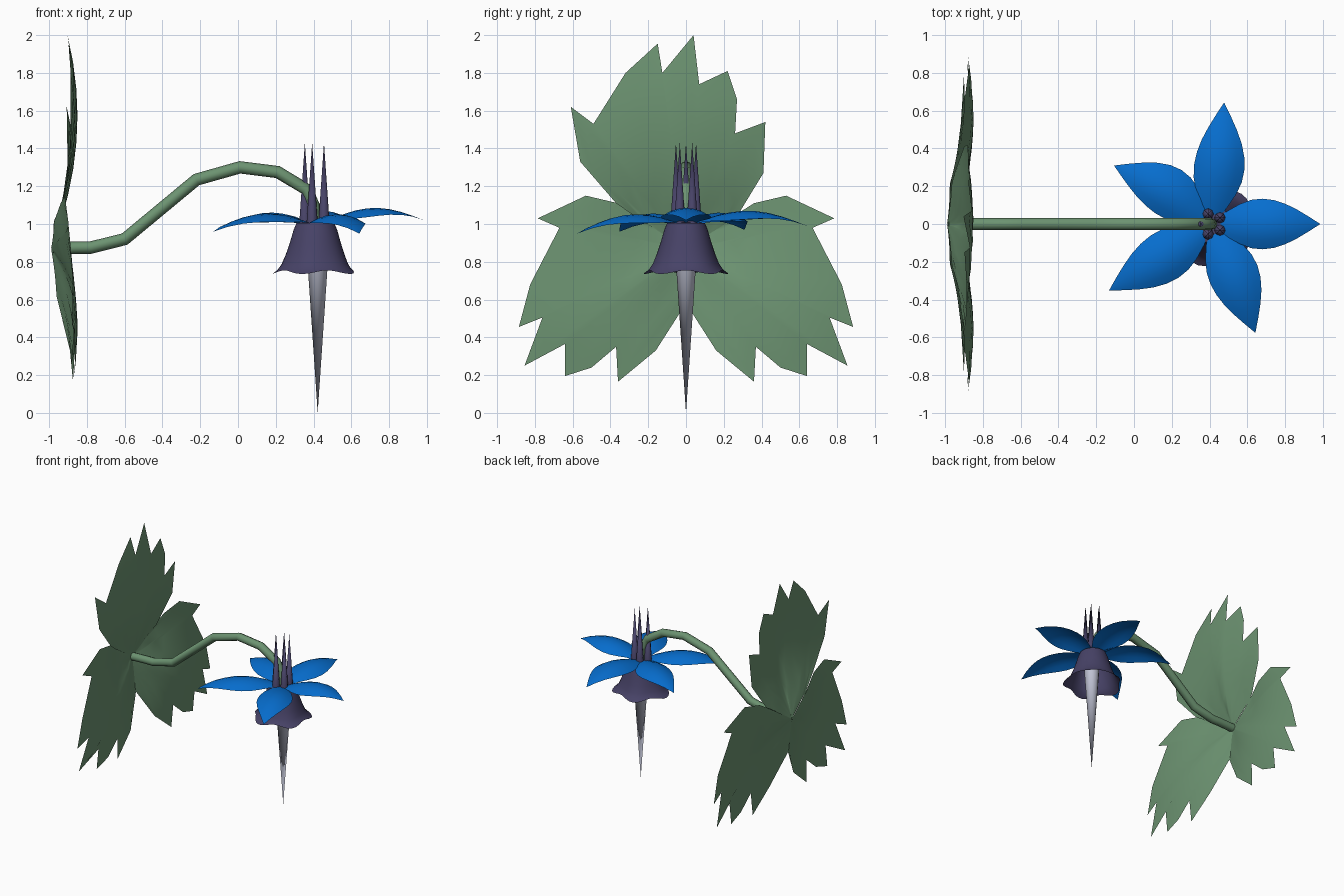
import bpy
import math
from mathutils import Vector

cube = bpy.data.objects.get("Cube")
if cube:
    bpy.data.objects.remove(cube)

CENTRE = Vector((0.41, 0, 0))  # flower axis
HUB = Vector((0, 0.87))        # leaf centre in y, z


def material(name, colour):
    mat = bpy.data.materials.new(name)
    mat.use_nodes = True
    mat.diffuse_color = (*colour, 1)
    mat.node_tree.nodes["Principled BSDF"].inputs["Base Color"].default_value = (*colour, 1)
    return mat


GREEN = material("leaf green", (0.15, 0.29, 0.165))
BLUE = material("petal blue", (0.002, 0.155, 0.62))
PURPLE = material("dusky purple", (0.063, 0.055, 0.135))
PALE = material("pale lilac", (0.55, 0.57, 0.69))


def finish(obj, name, mat, angle=50):
    obj.name = name
    obj.data.materials.append(mat)
    bpy.ops.object.select_all(action="DESELECT")
    obj.select_set(True)
    bpy.context.view_layer.objects.active = obj
    bpy.ops.object.shade_smooth_by_angle(angle=math.radians(angle))
    return obj


def surface(name, rows, mat, closed=False):
    """Skin a list of equally long point rows with quads."""
    n = len(rows[0])
    faces = []
    for r in range(len(rows) - 1):
        for c in range(n if closed else n - 1):
            d = (c + 1) % n
            faces.append((r * n + c, r * n + d, (r + 1) * n + d, (r + 1) * n + c))
    mesh = bpy.data.meshes.new(name)
    mesh.from_pydata([p for row in rows for p in row], [], faces)
    mesh.update()
    obj = bpy.data.objects.new(name, mesh)
    bpy.context.collection.objects.link(obj)
    return finish(obj, name, mat)


def cone(name, x, y, z_base, z_tip, radius, mat, sides):
    bpy.ops.mesh.primitive_cone_add(vertices=sides, radius1=radius, radius2=0,
                                    depth=abs(z_tip - z_base),
                                    location=(x, y, (z_base + z_tip) / 2),
                                    rotation=(math.pi if z_tip < z_base else 0, 0, 0))
    return finish(bpy.context.object, name, mat)


# Toothed leaflets: outlines in y, z, cupped around a midrib
TOP_LEAFLET = [(-.27, 1.04), (-.37, 1.11), (-.56, 1.33), (-.61, 1.62), (-.49, 1.53),
               (-.32, 1.8), (-.15, 1.955), (-.125, 1.8), (.04, 2), (.07, 1.74),
               (.22, 1.81), (.27, 1.66), (.26, 1.48), (.42, 1.54), (.41, 1.27), (.27, 1.04)]
SIDE_LEAFLET = [(0, .58), (.16, .33), (.36, .165), (.37, .35), (.5, .24), (.64, .195),
                (.64, .365), (.855, .25), (.76, .505), (.885, .455), (.825, .68),
                (.67, .98), (.785, 1.03), (.53, 1.15), (.36, 1.11), (.25, 1.04)]


def leaflet(name, outline, rib):
    rib = Vector(rib).normalized()
    rows = []
    for step in range(9):
        row = []
        for point in outline:
            arm = (Vector(point) - HUB) * max(step / 8, 0.01)
            r = arm.length
            slant = abs(arm.cross(rib)) / r
            fold = 0.075 * slant ** 1.5 * min(1, r / 0.25)
            row.append((-0.99 + 0.4 * r - 0.285 * r * r - fold, arm.x, HUB.y + arm.y))
        rows.append(row)
    obj = surface(name, rows, GREEN)
    # keep the upper side of the leaf towards the flower
    if sum(p.normal.x for p in obj.data.polygons) < 0:
        obj.data.flip_normals()


leaflet("top_leaflet", TOP_LEAFLET, (0, 1))
leaflet("left_side_leaflet", SIDE_LEAFLET, (0.8, -0.6))
leaflet("right_side_leaflet", [(-y, z) for y, z in SIDE_LEAFLET], (-0.8, -0.6))

# Arching stem
path = [(-.98, .87), (-.85, .875), (-.78, .875), (-.6, .92), (-.22, 1.235),
        (.01, 1.3), (.21, 1.275), (.36, 1.185), (.4, 1.1), (.41, .97)]
curve = bpy.data.curves.new("stem", "CURVE")
curve.dimensions = "3D"
curve.bevel_depth = 0.033
curve.bevel_resolution = 2
curve.use_fill_caps = True
spline = curve.splines.new("POLY")
spline.points.add(len(path) - 1)
for point, (x, z) in zip(spline.points, path):
    point.co = (x, 0, z, 1)
stem = bpy.data.objects.new("stem", curve)
bpy.context.collection.objects.link(stem)
bpy.ops.object.select_all(action="DESELECT")
bpy.context.view_layer.objects.active = stem
stem.select_set(True)
bpy.ops.object.convert(target="MESH")
finish(bpy.context.object, "stem", GREEN)

# Bell with five flared corners
bell_profile = [(0.02, 1.01), (.1, 1.005), (.115, .97), (.135, .9), (.155, .84),
                (.175, .79), (.195, .76), (.215, .745)]
rows = []
for i, (radius, z) in enumerate(bell_profile):
    wave = (i / (len(bell_profile) - 1)) ** 3
    row = []
    for k in range(40):
        a = -math.tau * k / 40
        lobe = -math.cos(5 * a)
        r = radius * (1 + 0.07 * wave * lobe)
        row.append((CENTRE.x + r * math.cos(a), r * math.sin(a), z - 0.01 * wave * lobe))
    rows.append(row)
surface("bell", rows, PURPLE, closed=True)

# Long spike below the bell
cone("spike", CENTRE.x + 0.012, 0, 0.99, 0, 0.067, PALE, 12)

# Ring of spurs above the bell, one over each corner
for k in range(5):
    a = math.radians(72 * k + 36)
    cone("spur", CENTRE.x + 0.056 * math.cos(a), 0.056 * math.sin(a),
         0.97, 1.43, 0.032, PURPLE, 8)

# Blue petals: half width along the length, arched and drooping at the edges
WIDTHS = [.035, .072, .106, .128, .134, .126, .106, .076, .04, 0.001]


def petal(angle, length, tip_z, bow):
    a = math.radians(angle)
    along = Vector((math.cos(a), math.sin(a), 0))
    across = Vector((-along.y, along.x, 0))
    rows = []
    for i, width in enumerate(WIDTHS):
        t = i / (len(WIDTHS) - 1)
        arch = math.sin(math.pi * t)
        row = []
        for j in range(-3, 4):
            v = width * j / 3
            z = 1.0 + t * (tip_z - 1.0) + 0.075 * arch - 2.6 * v * v
            row.append(CENTRE + along * (0.03 + (length - 0.03) * t)
                       + across * (v + bow * arch) + Vector((0, 0, z)))
        rows.append(row)
    surface("petal", rows, BLUE)


for spec in ((0, .575, 1.02, 0), (84, .645, .99, -.01), (149, .6, .97, -.03),
             (213, .645, .96, 0.01), (292, .62, .95, 0.01)):
    petal(*spec)
